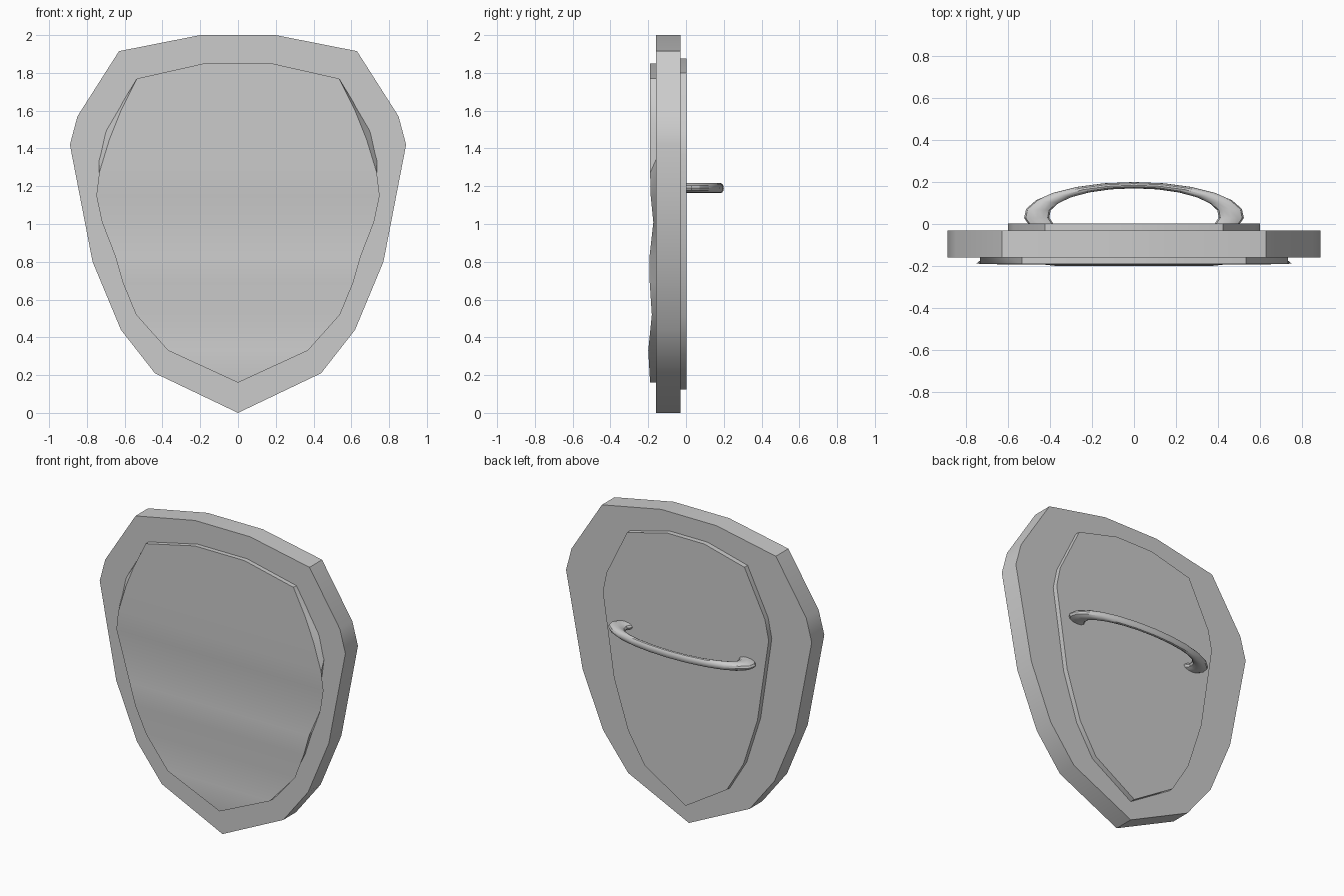
import bpy, bmesh, math

if "Cube" in bpy.data.objects:
    bpy.data.objects.remove(bpy.data.objects["Cube"])


def finish(name, bm):
    bmesh.ops.remove_doubles(bm, verts=bm.verts, dist=0.0005)
    bmesh.ops.recalc_face_normals(bm, faces=bm.faces)
    mesh = bpy.data.meshes.new(name)
    bm.to_mesh(mesh)
    bm.free()
    ob = bpy.data.objects.new(name, mesh)
    bpy.context.collection.objects.link(ob)
    bpy.ops.object.select_all(action='DESELECT')
    ob.select_set(True)
    bpy.context.view_layer.objects.active = ob
    bpy.ops.object.shade_smooth_by_angle(angle=math.radians(30))
    return ob


def plate(name, front, back):
    """Symmetric plate; each level (half width, y, z) runs top to bottom."""
    bm = bmesh.new()
    rows = []
    for levels in (front, back):
        rows.append([[bm.verts.new((s * x, y, z)) for s in (-1, 1)]
                     for x, y, z in levels])
    # tips share one vertex on each side
    for row in rows:
        if abs(row[-1][0].co.x) < 1e-6:
            bm.verts.remove(row[-1][1])
            row[-1][1] = row[-1][0]

    def face(vs):
        vs = list(dict.fromkeys(vs))
        if len(vs) > 2:
            bm.faces.new(vs)

    f, b = rows
    for i in range(len(f) - 1):
        for row in rows:
            face([row[i][0], row[i][1], row[i + 1][1], row[i + 1][0]])
        for s in (0, 1):
            face([f[i][s], f[i + 1][s], b[i + 1][s], b[i][s]])
    face([f[0][0], f[0][1], b[0][1], b[0][0]])
    return finish(name, bm)


# Half outline shared by the body and the backing
OUTLINE = [(0.20, 2.0), (0.63, 1.915), (0.85, 1.57), (0.89, 1.42),
           (0.77, 0.80), (0.62, 0.44), (0.44, 0.21), (0, 0)]


def flat(sx, sz, y):
    return [(x * sx, y, 1 + (z - 1) * sz) for x, z in OUTLINE]


# Main body and raised backing
plate("shield_body", flat(1, 1, -0.16), flat(1, 1, -0.03))
plate("back_panel", flat(0.675, 0.875, -0.04), flat(0.675, 0.875, 0.003))

# Rippled front panel: front x, y, z then base x, z
FRONT = [(0.18, -0.19, 1.85, 0.18, 1.85), (0.535, -0.19, 1.77, 0.535, 1.77),
         (0.62, -0.19, 1.60, 0.62, 1.63), (0.68, -0.19, 1.45, 0.705, 1.485),
         (0.735, -0.19, 1.27, 0.735, 1.35), (0.75, -0.187, 1.15, 0.71, 1.15),
         (0.72, -0.173, 1.01, 0.68, 1.01), (0.65, -0.193, 0.83, 0.645, 0.83),
         (0.61, -0.192, 0.69, 0.60, 0.69), (0.54, -0.181, 0.52, 0.525, 0.53),
         (0.37, -0.20, 0.33, 0.37, 0.33), (0, -0.19, 0.16, 0, 0.16)]
plate("front_panel", [r[:3] for r in FRONT],
      [(r[3], -0.155, r[4]) for r in FRONT])

# Arched grip: round section swept between an inner and an outer ellipse
bm = bmesh.new()
STEPS, SIDES = 14, 12
rings = []
for i in range(STEPS + 1):
    a = math.radians(-20 + 220 * i / STEPS)
    ring = []
    for j in range(SIDES):
        t = math.tau * j / SIDES
        c = math.cos(t)
        ring.append(bm.verts.new(((0.465 + 0.06 * c) * math.cos(a),
                                  0.04 + (0.145 + 0.015 * c) * math.sin(a),
                                  1.19 + 0.026 * math.sin(t))))
    rings.append(ring)
for r0, r1 in zip(rings, rings[1:]):
    for j in range(SIDES):
        k = (j + 1) % SIDES
        bm.faces.new([r0[j], r0[k], r1[k], r1[j]])
bm.faces.new(rings[0])
bm.faces.new(rings[-1])
finish("hand_grip", bm)
